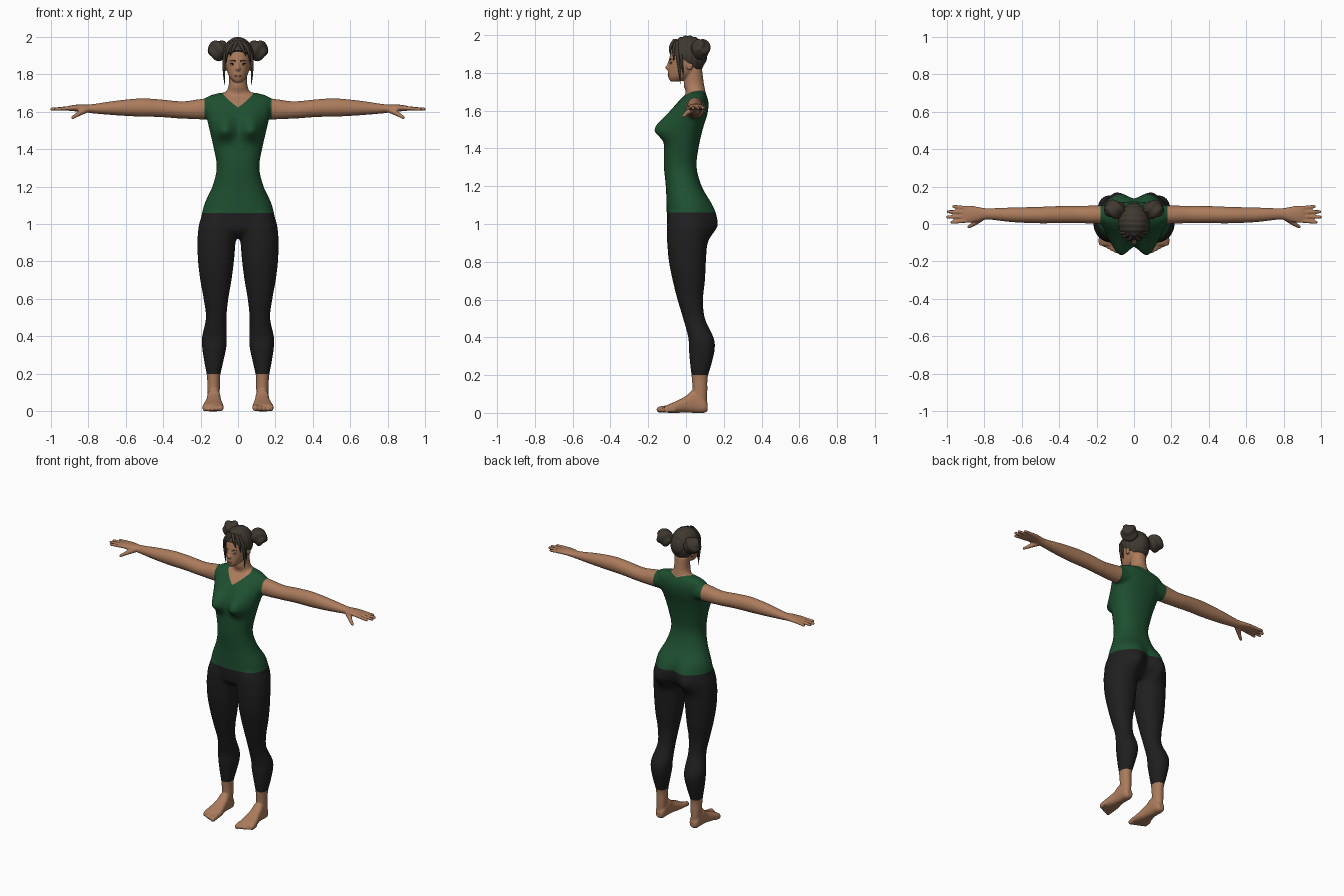
import bpy
import bmesh
from math import sin, cos, pi, exp, atan2, copysign
from mathutils import Vector, Matrix

default = bpy.data.objects.get("Cube")
if default:
    bpy.data.objects.remove(default, do_unlink=True)

def material(name, colour):
    mat = bpy.data.materials.new(name)
    mat.use_nodes = True
    mat.diffuse_color = (*colour, 1)
    shader = next(n for n in mat.node_tree.nodes if n.type == 'BSDF_PRINCIPLED')
    shader.inputs["Base Color"].default_value = (*colour, 1)
    return mat

SKIN = material("skin", (.41, .2, .108))
SHIRT = material("green cloth", (.013, .08, .03))
LEGGINGS = material("black cloth", (.0135, .0135, .0145))
HAIR = material("dark brown hair", (.05, .04, .03))
LIPS = material("lips", (.29, .11, .07))
WHITE = material("eye white", (.45, .4, .36))
IRIS = material("iris", (.025, .015, .01))

def finish(name, bm, *mats):
    """Turn a bmesh into a smooth shaded object."""
    bmesh.ops.recalc_face_normals(bm, faces=bm.faces[:])
    for face in bm.faces:
        face.smooth = True
    mesh = bpy.data.meshes.new(name)
    bm.to_mesh(mesh)
    bm.free()
    obj = bpy.data.objects.new(name, mesh)
    bpy.context.collection.objects.link(obj)
    for mat in mats:
        mesh.materials.append(mat)
    return obj

def select_only(obj):
    bpy.ops.object.select_all(action='DESELECT')
    obj.select_set(True)
    bpy.context.view_layer.objects.active = obj

def spline(rows, steps=5):
    """Smooth rows of numbers with a Catmull-Rom spline."""
    rows = [Vector(r) for r in rows]
    padded = [rows[0]] + rows + [rows[-1]]
    out = []
    for a, b, c, d in zip(padded, padded[1:], padded[2:], padded[3:]):
        for i in range(steps):
            t = i / steps
            out.append(b + (c - a) * (t / 2) + (a * 2 - b * 5 + c * 4 - d) * (t * t / 2)
                       + (b * 3 - a - c * 3 + d) * (t ** 3 / 2))
    return out + [rows[-1]]

def loft(bm, axis, rows, power=2.0, count=40):
    """Skin rows of (position, low, high, low, high) along an axis."""
    u, v = [i for i in range(3) if i != axis]
    rings = []
    for t, a0, a1, b0, b1 in spline(rows):
        ring = []
        for k in range(count):
            c, s = cos(2 * pi * k / count), sin(2 * pi * k / count)
            p = Vector()
            p[axis] = t
            p[u] = (a0 + a1) / 2 + (a1 - a0) / 2 * copysign(abs(c) ** (2 / power), c)
            p[v] = (b0 + b1) / 2 + (b1 - b0) / 2 * copysign(abs(s) ** (2 / power), s)
            ring.append(bm.verts.new(p))
        rings.append(ring)
    for r, q in zip(rings, rings[1:]):
        for k in range(count):
            n = (k + 1) % count
            bm.faces.new((r[k], r[n], q[n], q[k]))
    bm.faces.new(rings[0])
    bm.faces.new(rings[-1])

def centred(rows):
    return [(z, -w, w, front, back) for z, w, front, back in rows]

def ellipsoid(bm, centre, radii, detail=24):
    bmesh.ops.create_uvsphere(bm, u_segments=detail, v_segments=detail // 2, radius=1,
                              matrix=Matrix.Translation(centre) @ Matrix.Diagonal((*radii, 1)))

def capsule(bm, start, end, r1, r2):
    start, end = Vector(start), Vector(end)
    turn = (end - start).to_track_quat('Z', 'Y').to_matrix().to_4x4()
    bmesh.ops.create_cone(bm, cap_ends=True, segments=16, radius1=r1, radius2=r2, depth=(end - start).length,
                          matrix=Matrix.Translation((start + end) / 2) @ turn)
    ellipsoid(bm, start, (r1,) * 3, 16)
    ellipsoid(bm, end, (r2,) * 3, 16)

# Torso
bm = bmesh.new()
loft(bm, 2, centred([
    (.925, .05, -.05, .07), (.96, .14, -.09, .1), (1.0, .195, -.1, .12), (1.1, .182, -.103, .13),
    (1.2, .137, -.107, .083), (1.3, .114, -.117, .056), (1.4, .129, -.117, .066), (1.5, .152, -.11, .088),
    (1.58, .17, -.088, .113), (1.64, .178, -.048, .12), (1.678, .167, -.01, .11), (1.7, .1, .015, .1)]), 2.3, 48)
# Neck, head, nose and ear
loft(bm, 2, centred([(1.63, .085, 0, .1), (1.69, .07, 0, .105), (1.74, .05, -.012, .095), (1.82, .05, 0, .085)]))
loft(bm, 2, centred([
    (1.755, .02, -.083, -.03), (1.775, .04, -.094, .02), (1.8, .053, -.096, .06), (1.84, .064, -.092, .08),
    (1.88, .069, -.088, .09), (1.93, .066, -.074, .094), (1.97, .04, -.042, .07)]))
ellipsoid(bm, (0, -.091, 1.828), (.014, .02, .014))
ellipsoid(bm, (0, -.086, 1.842), (.009, .014, .026))
ellipsoid(bm, (.068, .02, 1.84), (.009, .017, .027))
# Leg
loft(bm, 2, [
    (1.11, .04, .15, -.06, .09), (1.06, .01, .185, -.09, .115), (1.0, 0, .208, -.1, .122), (.94, .003, .215, -.1, .117),
    (.9, .013, .217, -.1, .112), (.8, .022, .213, -.09, .105), (.7, .035, .201, -.07, .1), (.6, .052, .183, -.045, .09),
    (.5, .062, .171, -.015, .1), (.4, .06, .191, .012, .145), (.34, .063, .191, .015, .152),
    (.26, .08, .179, .022, .135), (.19, .095, .166, .03, .115), (.12, .097, .163, .035, .113), (.05, .1, .16, .03, .112)], 2.1)
# Foot and toes
loft(bm, 1, [
    (.115, .11, .148, .012, .05), (.095, .097, .161, 0, .08), (.04, .093, .165, 0, .12), (0, .089, .17, .002, .09),
    (-.05, .08, .183, 0, .063), (-.09, .077, .19, 0, .046), (-.115, .085, .185, .004, .034)], 2.5)
for i in range(5):
    size, x, tip = .0175 - .002 * i, .093 + .0215 * i, -.14 + .009 * i
    capsule(bm, (x, tip + .04, size + .006), (x, tip, size), size, size * .95)
# Arm, palm, fingers and thumb
loft(bm, 0, [
    (.1, 0, .105, 1.56, 1.675), (.2, 0, .1, 1.557, 1.668), (.3, .004, .098, 1.562, 1.655), (.42, .004, .095, 1.571, 1.665),
    (.52, .004, .091, 1.573, 1.67), (.65, .01, .088, 1.58, 1.658), (.78, .024, .084, 1.591, 1.639),
    (.83, .014, .091, 1.598, 1.638), (.88, .005, .099, 1.602, 1.635), (.91, .008, .095, 1.605, 1.628)])
for base, reach, side in ((.018, .972, .009), (.04, .994, .037), (.063, .991, .066), (.085, .962, .093)):
    capsule(bm, (.89, base, 1.618), (reach, side, 1.613), .0115, .009)
capsule(bm, (.81, .035, 1.61), (.85, .004, 1.588), .018, .013)
capsule(bm, (.85, .004, 1.588), (.882, -.016, 1.568), .013, .009)

# Mirror and fuse everything into one smooth body
body = finish("body", bm, SKIN, SHIRT, LEGGINGS)
select_only(body)
body.modifiers.new("mirror", 'MIRROR').use_mirror_merge = False
fuse = body.modifiers.new("fuse", 'REMESH')
fuse.mode = 'VOXEL'
fuse.voxel_size = .005
relax = body.modifiers.new("relax", 'SMOOTH')
relax.factor, relax.iterations = .5, 5
bpy.ops.object.convert(target='MESH')
body = bpy.context.object
bm = bmesh.new()
bm.from_mesh(body.data)

# Blend the joins of the trunk, then swell the bust and seat
trunk = [v for v in bm.verts if abs(v.co.x) < .32 and .86 < v.co.z < 1.72]
for _ in range(25):
    bmesh.ops.smooth_vert(bm, verts=trunk, factor=.5, use_axis_x=True, use_axis_y=True, use_axis_z=True)

def swell(direction, x, z, depth, width, above, below):
    for v in trunk:
        facing = min(max(direction * v.co.y / .06, 0), 1)
        rise = (v.co.z - z) / (above if v.co.z > z else below)
        across = (abs(v.co.x) - x) / width
        v.co.y += direction * depth * facing * exp(-rise ** 2 - across ** 2)

swell(-1, .073, 1.5, .064, .055, .075, .05)
swell(1, .085, 1.0, .048, .065, .1, .065)

# Cut clean hems, then colour the faces by region
throat = Vector((0, -.03, 1.635))
for point, normal in [((0, 0, .2), (0, 0, 1)), ((0, 0, 1.06), (0, 0, 1)), ((.18, 0, 0), (1, 0, 0)),
                      ((-.18, 0, 0), (1, 0, 0)), (throat, (.5, -.4, 1)), (throat, (-.5, -.4, 1))]:
    bmesh.ops.bisect_plane(bm, geom=bm.verts[:] + bm.edges[:] + bm.faces[:], dist=.0005,
                           plane_co=point, plane_no=Vector(normal).normalized())
for face in bm.faces:
    face.smooth = True
    x, y, z = face.calc_center_median()
    bare_arm = abs(x) > .18 and z > 1.5
    bare_neck = z > throat.z + .5 * abs(x) + .4 * (y - throat.y)
    bare = z < .2 or bare_arm or bare_neck
    face.material_index = 0 if bare else 1 if z > 1.06 else 2
body.data.materials.clear()
for mat in (SKIN, SHIRT, LEGGINGS):
    body.data.materials.append(mat)
bm.to_mesh(body.data)
bm.free()
select_only(body)
bpy.ops.mesh.separate(type='MATERIAL')
names = {SKIN.name: "bare_skin", SHIRT.name: "shirt", LEGGINGS.name: "leggings"}
for part in [o for o in bpy.context.collection.objects if o.name.startswith("body")]:
    part.name = names[part.material_slots[part.data.polygons[0].material_index].material.name]

# Hair cap with combed ridges, trimmed along the hairline
bm = bmesh.new()
bmesh.ops.create_icosphere(bm, subdivisions=5, radius=1)
for v in bm.verts:
    ridge = 1 + .045 * abs(sin(v.co.y * 11))
    v.co = Vector((v.co.x * .082, v.co.y * .098, v.co.z * .1)) * ridge + Vector((0, .01, 1.894))
bmesh.ops.bisect_plane(bm, geom=bm.verts[:] + bm.edges[:] + bm.faces[:], clear_outer=True,
                       plane_co=(0, -.08, 1.922), plane_no=(0, -.6, -.8))
bmesh.ops.holes_fill(bm, edges=[e for e in bm.edges if e.is_boundary])
select_only(finish("hair_cap", bm, HAIR))
bpy.ops.object.shade_smooth_by_angle(angle=.9)

# Coiled buns
for name, side in (("left_bun", 1), ("right_bun", -1)):
    bm = bmesh.new()
    bmesh.ops.create_icosphere(bm, subdivisions=4, radius=.049)
    for v in bm.verts:
        v.co *= 1 + .09 * sin(atan2(v.co.z, v.co.y) * 3 + v.co.x * 90)
        v.co = Vector((side * (v.co.x * 1.1 + .103), v.co.y + .078, v.co.z * 1.1 + 1.927))
    finish(name, bm, HAIR)

def locks(name, paths, depth):
    """Tapered, mirrored strands of hair."""
    curve = bpy.data.curves.new(name, 'CURVE')
    curve.dimensions = '3D'
    curve.bevel_depth = depth
    for path in paths:
        for side in (1, -1):
            points = spline([(side * x, y, z) for x, y, z in path])
            strand = curve.splines.new('POLY')
            strand.points.add(len(points) - 1)
            for i, (p, co) in enumerate(zip(strand.points, points)):
                p.co = (*co, 1)
                p.radius = 1.05 - (i / (len(points) - 1)) ** 2
    curve.materials.append(HAIR)
    obj = bpy.data.objects.new(name, curve)
    bpy.context.collection.objects.link(obj)
    select_only(obj)
    bpy.ops.object.convert(target='MESH')

# Fringe, side locks and brows
locks("fringe", [[(.004, -.06, 1.972), (.026, -.083, 1.935), (.044, -.082, 1.893)],
                 [(.02, -.05, 1.972), (.055, -.066, 1.925), (.064, -.064, 1.86)]], .01)
locks("side_locks", [[(.035, -.045, 1.965), (.07, -.045, 1.9), (.075, -.036, 1.82), (.071, -.03, 1.742)],
                     [(.05, -.03, 1.95), (.075, -.025, 1.88), (.074, -.015, 1.79)]], .011)
locks("brows", [[(.012, -.088, 1.868), (.03, -.081, 1.873), (.046, -.067, 1.868)]], .003)
# Eyes and mouth
for name, x, y, z, radii, mat in (("eye_whites", .028, -.079, 1.851, (.013, .006, .004), WHITE),
                                  ("irises", .028, -.083, 1.851, (.005, .004, .004), IRIS),
                                  ("eyelids", .029, -.08, 1.856, (.015, .006, .002), IRIS),
                                  ("lips", .005, -.09, 1.79, (.013, .007, .006), LIPS)):
    bm = bmesh.new()
    for side in (1, -1):
        ellipsoid(bm, (side * x, y, z), radii)
    finish(name, bm, mat)
